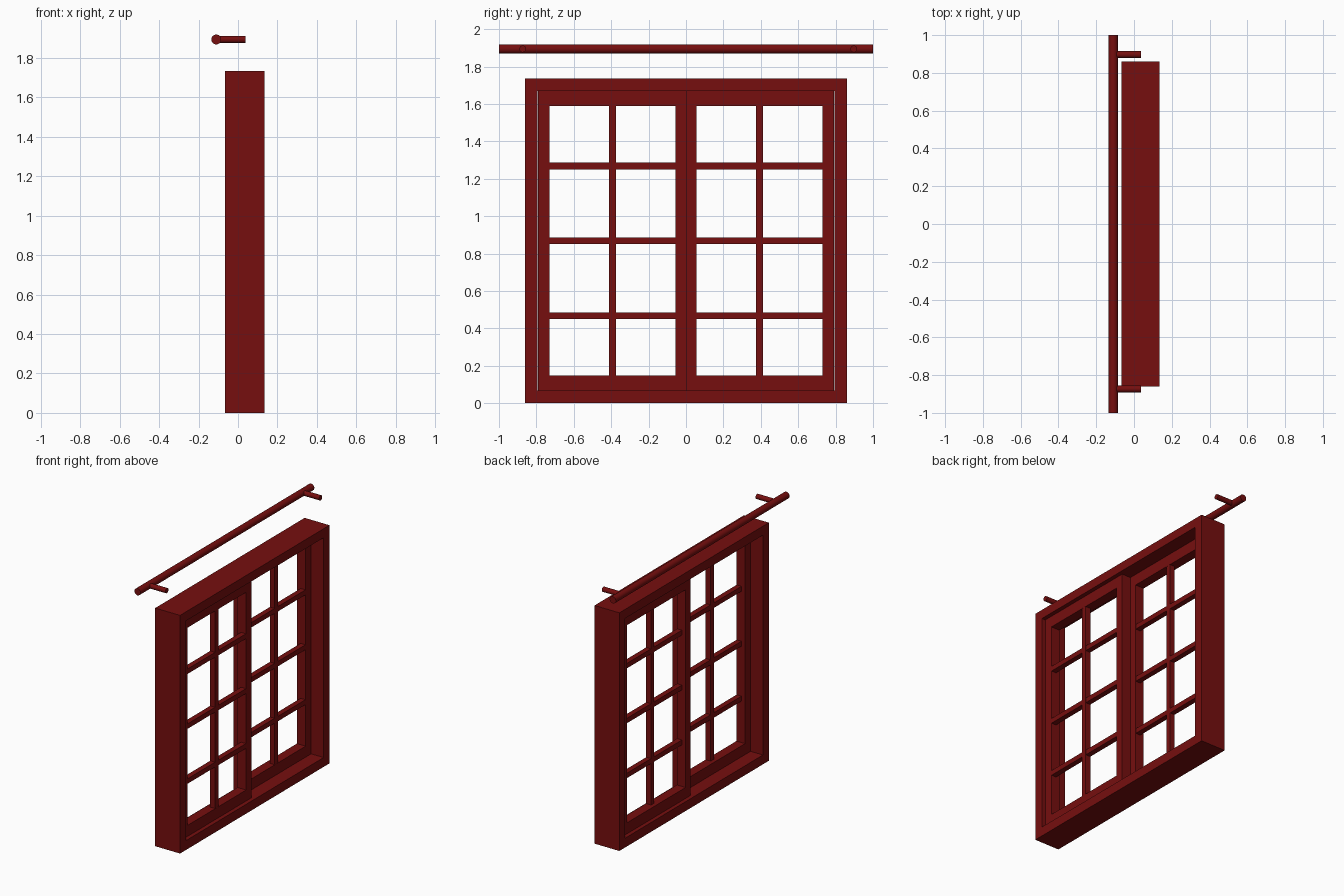
import bpy, bmesh, math
from mathutils import Vector

if "Cube" in bpy.data.objects:
    bpy.data.objects.remove(bpy.data.objects["Cube"])

red = bpy.data.materials.new("dark_red")
red.diffuse_color = (0.18, 0.0045, 0.0045, 1)
red.use_nodes = True
red.node_tree.nodes["Principled BSDF"].inputs["Base Color"].default_value = red.diffuse_color


def finish(name, bm):
    me = bpy.data.meshes.new(name)
    bmesh.ops.recalc_face_normals(bm, faces=bm.faces)
    bm.to_mesh(me)
    bm.free()
    me.materials.append(red)
    ob = bpy.data.objects.new(name, me)
    bpy.context.collection.objects.link(ob)
    return ob


def box(name, x, y, z):
    bm = bmesh.new()
    bmesh.ops.create_cube(bm, size=1)
    for v in bm.verts:
        v.co = Vector([(r[0] + r[1]) / 2 + c * (r[1] - r[0])
                       for r, c in zip((x, y, z), v.co)])
    return finish(name, bm)


def ring(name, x, outer, inner):
    """Rectangular frame: outer/inner = (y0, y1, z0, z1), extruded along x."""
    bm = bmesh.new()
    loops = []
    for px in x:
        for y0, y1, z0, z1 in (outer, inner):
            loops.append([bm.verts.new((px, y, z)) for y, z in
                          ((y0, z0), (y1, z0), (y1, z1), (y0, z1))])
    a, b, c, d = loops
    for p, q in ((a, b), (b, d), (d, c), (c, a)):
        for i in range(4):
            j = (i + 1) % 4
            bm.faces.new((p[i], p[j], q[j], q[i]))
    return finish(name, bm)


def rod(name, p, q, r, sides=32):
    p, q = Vector(p), Vector(q)
    bpy.ops.mesh.primitive_cylinder_add(vertices=sides, radius=r, depth=(q - p).length,
                                        location=(p + q) / 2)
    ob = bpy.context.object
    ob.name = name
    ob.rotation_euler = (q - p).to_track_quat('Z', 'Y').to_euler()
    ob.data.materials.append(red)
    bpy.ops.object.shade_smooth_by_angle(angle=math.radians(40))


# Outer window frame
ring("window_frame", (-0.065, 0.135), (-0.86, 0.86, 0, 1.735), (-0.793, 0.793, 0.068, 1.669))

# Two sliding sashes, one behind the other, each with glazing bars
for side, y0, y1, front in (("left", -0.79, 0.003, 0.105), ("right", -0.003, 0.79, 0.034)):
    oy0, oy1 = y0 + 0.06, y1 - 0.06
    ring(side + "_sash", (front - 0.07, front), (y0, y1, 0.068, 1.669),
         (oy0, oy1, 0.148, 1.588))
    mid, bx = (y0 + y1) / 2, (front - 0.041, front - 0.001)
    box(side + "_upright_bar", bx, (mid - 0.018, mid + 0.018), (0.14, 1.595))
    for i in range(3):
        z = 0.468 + 0.4 * i
        box(f"{side}_cross_bar_{i + 1}", (bx[0] + 0.0005, bx[1] - 0.0005),
            (oy0 - 0.005, oy1 + 0.005), (z - 0.018, z + 0.018))

# Curtain rod and its two wall brackets
rod("curtain_rod", (-0.11, -1, 1.894), (-0.11, 1, 1.894), 0.025)
for i, y in enumerate((-0.873, 0.897)):
    rod(f"rod_bracket_{i + 1}", (-0.11, y, 1.894), (0.038, y, 1.894), 0.018)
